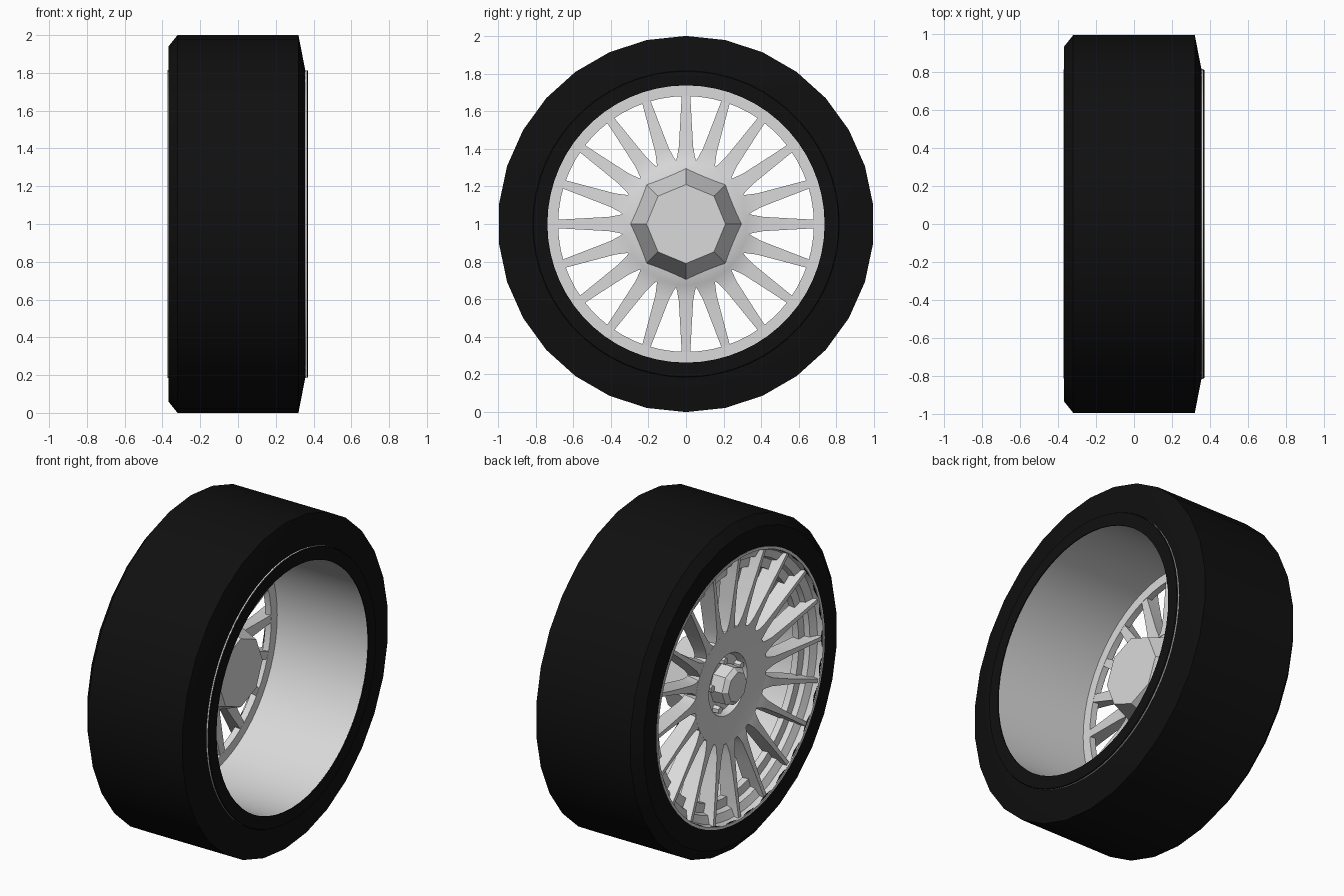
import bpy, bmesh, math

old = bpy.data.objects.get("Cube")
if old:
    bpy.data.objects.remove(old, do_unlink=True)


def material(name, value):
    m = bpy.data.materials.new(name)
    m.use_nodes = True
    colour = (value, value, value, 1)
    m.diffuse_color = colour
    m.node_tree.nodes["Principled BSDF"].inputs["Base Color"].default_value = colour
    return m


rubber = material("black rubber", 0.005)
alloy = material("silver alloy", 0.7)


def finish(name, bm, mat, smooth=None):
    bmesh.ops.remove_doubles(bm, verts=bm.verts, dist=1e-5)
    bmesh.ops.recalc_face_normals(bm, faces=bm.faces)
    mesh = bpy.data.meshes.new(name)
    bm.to_mesh(mesh)
    bm.free()
    mesh.materials.append(mat)
    ob = bpy.data.objects.new(name, mesh)
    bpy.context.collection.objects.link(ob)
    if smooth:
        bpy.ops.object.select_all(action="DESELECT")
        ob.select_set(True)
        bpy.context.view_layer.objects.active = ob
        bpy.ops.object.shade_smooth_by_angle(angle=math.radians(smooth))
    return ob


def skin(bm, rings, wrap):
    """Join equal-length rings of points with quads; wrap closes the loop of rings."""
    rows = [[bm.verts.new(p) for p in ring] for ring in rings]
    n = len(rows[0])
    for i in range(len(rows) if wrap else len(rows) - 1):
        a, b = rows[i], rows[(i + 1) % len(rows)]
        for j in range(n):
            k = (j + 1) % n
            bm.faces.new((a[j], a[k], b[k], b[j]))
    if not wrap:
        bm.faces.new(rows[0])
        bm.faces.new(rows[-1])


def lathe(bm, profile, sides, wrap=True, cy=0, cz=1):
    """Turn an (x, radius) profile around the axle direction."""
    rings = []
    for x, r in profile:
        angles = [math.tau * i / sides for i in range(sides)]
        rings.append([(x, cy + r * math.sin(a), cz + r * math.cos(a)) for a in angles])
    skin(bm, rings, wrap)


def turned(name, profile, sides, mat, wrap=True, smooth=None):
    bm = bmesh.new()
    lathe(bm, profile, sides, wrap)
    return finish(name, bm, mat, smooth)


# Tyre with a sloped inboard wall and a small outboard chamfer
turned("tyre", [(0.32, 1), (0.355, 0.82), (0.355, 0.8), (-0.368, 0.8),
                (-0.368, 0.94), (-0.32, 1)], 30, rubber, smooth=30)

# Rim barrel, outer lip and stepped inner ledge
turned("rim", [(0.363, 0.738), (0.363, 0.815), (0.34, 0.815), (0.34, 0.77),
               (-0.3, 0.78), (-0.35, 0.81), (-0.372, 0.815), (-0.372, 0.8),
               (-0.34, 0.79), (-0.32, 0.745), (-0.29, 0.735), (-0.29, 0.68),
               (-0.25, 0.68), (-0.25, 0.738)], 60, alloy, smooth=30)

# Black band covering the inboard flange
turned("inboard_band", [(0.364, 0.737), (0.364, 0.815), (0.37, 0.812), (0.37, 0.737)],
       60, rubber, smooth=30)

# Dished hub with a recess for the nuts
turned("hub", [(-0.245, 0.02), (-0.245, 0.17), (-0.285, 0.185), (-0.29, 0.25),
               (-0.305, 0.345), (-0.23, 0.345), (-0.2, 0.27), (-0.2, 0.02)],
       60, alloy, wrap=False, smooth=40)

# Faceted axle housing behind the hub, and the centre cap in front
turned("axle_housing", [(-0.21, 0.295), (0.02, 0.21)], 8, alloy, wrap=False)
turned("centre_cap", [(-0.24, 0.12), (-0.325, 0.115), (-0.35, 0.09)], 8, alloy, wrap=False)

# Wheel nuts
bm = bmesh.new()
for i in range(5):
    a = math.tau * (i + 0.1) / 5
    lathe(bm, [(-0.24, 0.025), (-0.285, 0.022)], 6, False,
          0.15 * math.sin(a), 1 + 0.15 * math.cos(a))
finish("wheel_nuts", bm, alloy)

# Tapered spokes: radius, back half width, front half width, front x, back x
stations = [(0.325, 0.056, 0.05, -0.3, -0.22),
            (0.36, 0.047, 0.036, -0.308, -0.232),
            (0.41, 0.038, 0.024, -0.315, -0.237),
            (0.55, 0.03, 0.016, -0.332, -0.245),
            (0.7, 0.022, 0.012, -0.352, -0.252),
            (0.735, 0.021, 0.012, -0.357, -0.255),
            (0.795, 0.02, 0.012, -0.365, -0.315)]
bm = bmesh.new()
for i in range(20):
    c, s = math.cos(math.tau * i / 20), math.sin(math.tau * i / 20)
    rings = []
    for r, wide, narrow, front, back in stations:
        section = [(back, -wide), (back, wide), (front, narrow), (front, -narrow)]
        rings.append([(x, r * s + t * c, 1 + r * c - t * s) for x, t in section])
    skin(bm, rings, False)
finish("spokes", bm, alloy, smooth=25)
